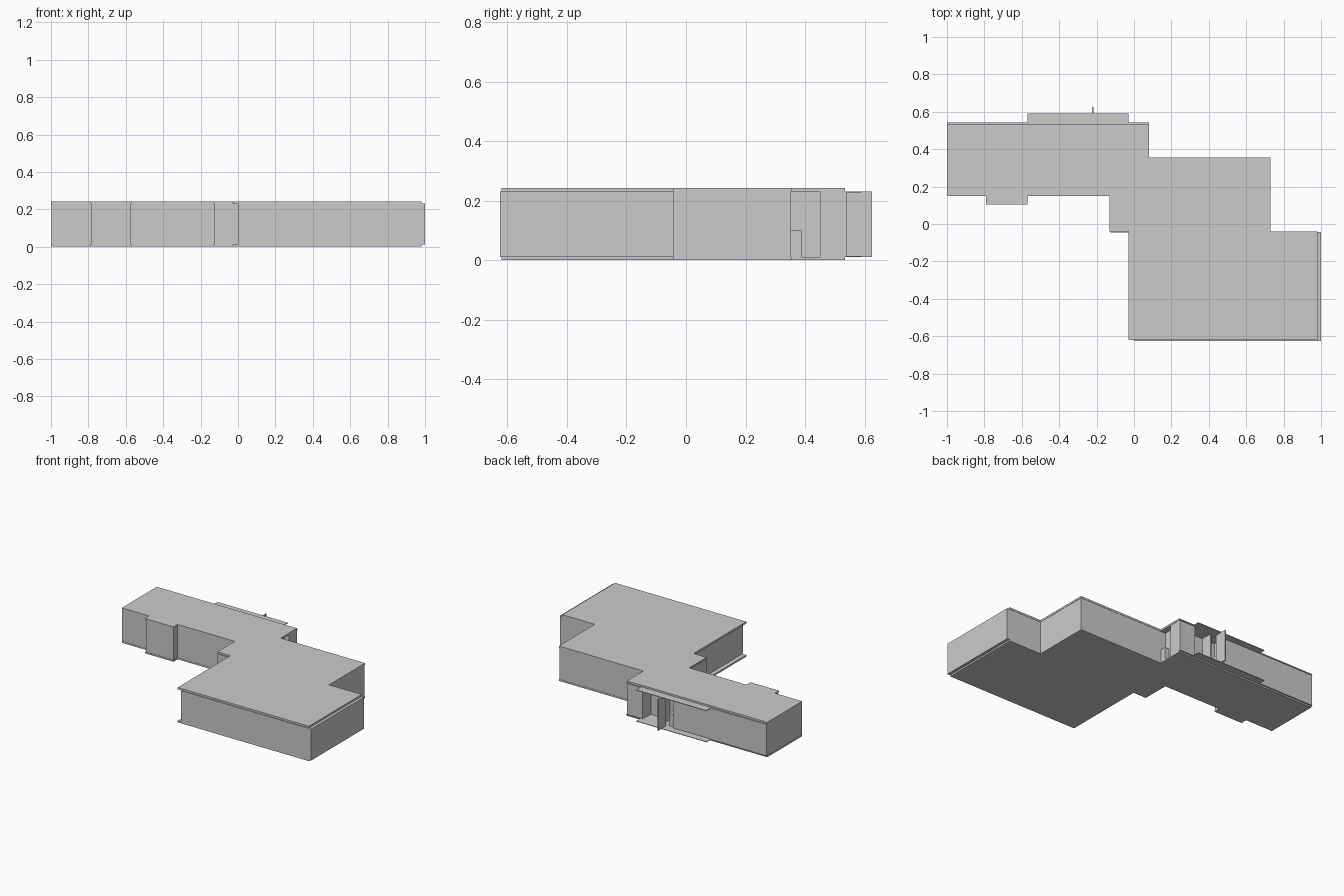
import bpy, bmesh

cube = bpy.data.objects.get("Cube")
if cube:
    bpy.data.objects.remove(cube, do_unlink=True)

grey = bpy.data.materials.new("plain_grey")
grey.use_nodes = True
COLOR = (0.6, 0.6, 0.6, 1)
grey.diffuse_color = COLOR
grey.node_tree.nodes["Principled BSDF"].inputs["Base Color"].default_value = COLOR

FLOOR, CEILING, TOP = 0.011, 0.23, 0.243


def prism(name, outline, z0, z1):
    """Extrude a flat outline from z0 up to z1."""
    bm = bmesh.new()
    face = bm.faces.new([bm.verts.new((x, y, z0)) for x, y in outline])
    up = bmesh.ops.extrude_face_region(bm, geom=[face])["geom"]
    verts = [v for v in up if isinstance(v, bmesh.types.BMVert)]
    bmesh.ops.translate(bm, verts=verts, vec=(0, 0, z1 - z0))
    bmesh.ops.recalc_face_normals(bm, faces=bm.faces)
    mesh = bpy.data.meshes.new(name)
    bm.to_mesh(mesh)
    bm.free()
    mesh.materials.append(grey)
    obj = bpy.data.objects.new(name, mesh)
    bpy.context.collection.objects.link(obj)
    return obj


def block(name, x0, x1, y0, y1, z0=FLOOR, z1=CEILING):
    return prism(name, [(x0, y0), (x1, y0), (x1, y1), (x0, y1)], z0, z1)


# Floor and roof slabs share one stepped outline
plan = [(-0.03, -0.62), (0.98, -0.62), (0.98, -0.04), (0.73, -0.04),
        (0.73, 0.355), (0.08, 0.355), (0.08, 0.535), (-1, 0.535),
        (-1, 0.15), (-0.79, 0.15), (-0.79, 0.105), (-0.57, 0.105),
        (-0.57, 0.15), (-0.13, 0.15), (-0.13, -0.04), (-0.03, -0.04)]
prism("floor_slab", plan, 0, FLOOR)
prism("roof_slab", plan, CEILING, TOP)

# Thin canopy and step along the back entrance
block("entrance_canopy", -0.57, -0.03, 0.5, 0.59, CEILING - 0.003, CEILING + 0.001)
block("entrance_step", -0.57, -0.03, 0.5, 0.59, FLOOR - 0.001, FLOOR + 0.003)

# Thin edge plates of the wing slabs
for x0, x1 in [(-1, -0.57), (-0.03, 0.08)]:
    block("canopy_edge", x0, x1, 0.53, 0.544, CEILING - 0.003, CEILING + 0.001)
    block("step_edge", x0, x1, 0.53, 0.544, FLOOR - 0.001, FLOOR + 0.003)

# Main rooms
block("front_hall_walls", 0, 1, -0.625, -0.042)
block("middle_hall_walls", -0.125, 0.728, -0.045, 0.353)
block("wing_walls", -0.998, -0.28, 0.152, 0.542)
block("front_bay_walls", -0.785, -0.572, 0.108, 0.2)
block("link_walls", -0.3, 0.04, 0.152, 0.45)

# Back entrance: side block, sill, inner pane and open door
block("entrance_side_block", -0.045, 0.078, 0.45, 0.54)
block("side_sill", 0.03, 0.075, 0.35, 0.39, FLOOR, 0.1)
block("inner_pane", -0.19, -0.18, 0.45, 0.53)
block("entrance_sill", -0.28, -0.24, 0.45, 0.53, FLOOR, 0.1)
block("open_door", -0.225, -0.217, 0.54, 0.625)
